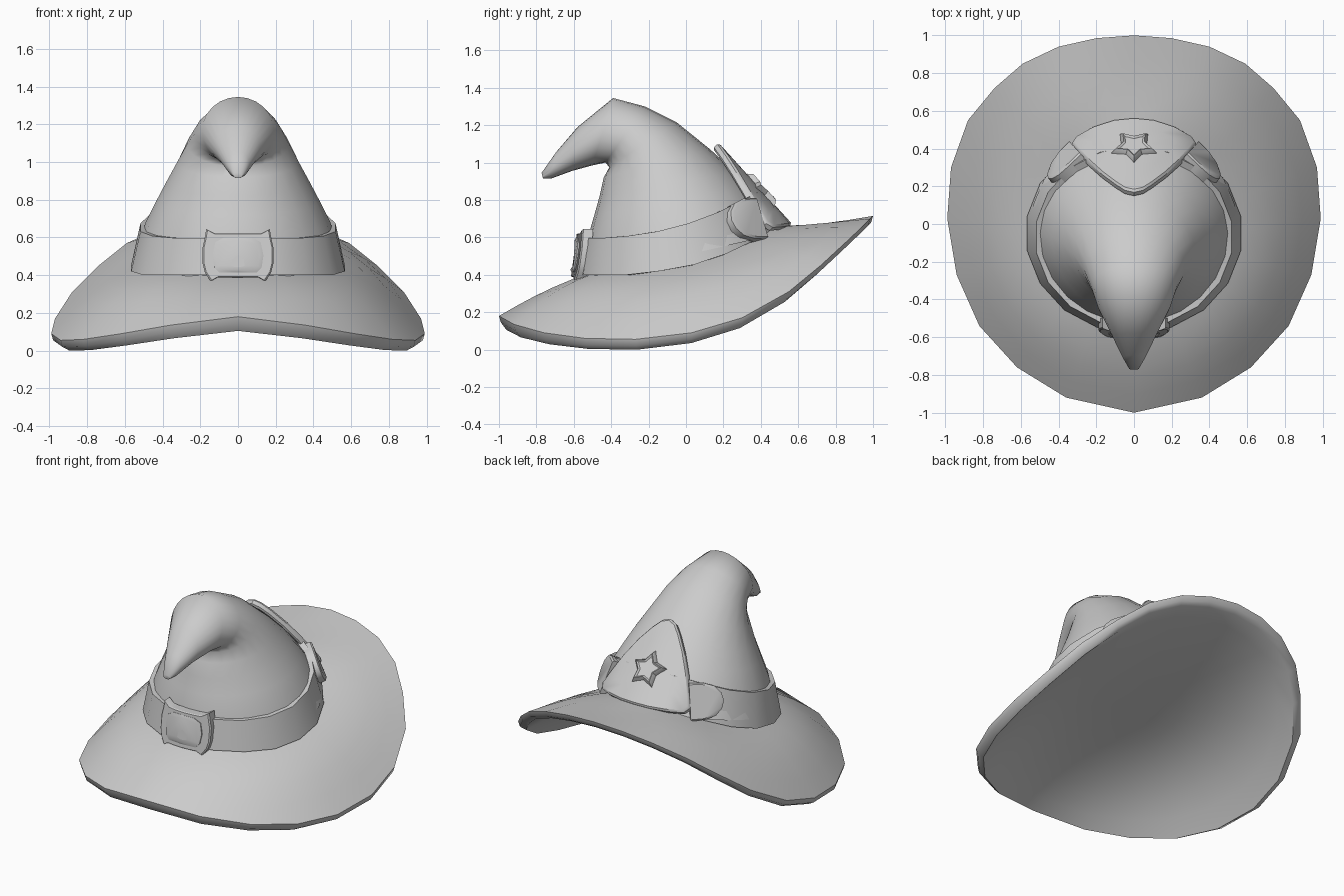
import bpy, bmesh, math
from mathutils import Vector

cube = bpy.data.objects.get("Cube")
if cube:
    bpy.data.objects.remove(cube)

grey = bpy.data.materials.new("plain_grey")
grey.use_nodes = True
GREY = (0.6, 0.6, 0.6, 1)
grey.diffuse_color = GREY
grey.node_tree.nodes["Principled BSDF"].inputs["Base Color"].default_value = GREY


def loft(name, loops, cap_start=False, cap_end=False, closed=False, angle=40):
    """Skin a list of equal-length loops into one object."""
    bm = bmesh.new()
    rows = [[bm.verts.new(p) for p in loop] for loop in loops]
    n = len(rows[0])
    pairs = list(zip(rows, rows[1:])) + ([(rows[-1], rows[0])] if closed else [])
    for a, b in pairs:
        for i in range(n):
            j = (i + 1) % n
            bm.faces.new((a[i], a[j], b[j], b[i]))
    if cap_start:
        bm.faces.new(rows[0])
    if cap_end:
        bm.faces.new(rows[-1])
    bmesh.ops.recalc_face_normals(bm, faces=bm.faces)
    mesh = bpy.data.meshes.new(name)
    bm.to_mesh(mesh)
    bm.free()
    obj = bpy.data.objects.new(name, mesh)
    bpy.context.collection.objects.link(obj)
    mesh.materials.append(grey)
    bpy.ops.object.select_all(action="DESELECT")
    obj.select_set(True)
    bpy.context.view_layer.objects.active = obj
    bpy.ops.object.shade_smooth_by_angle(angle=math.radians(angle))
    return obj


def interp(table, x):
    """Piecewise linear lookup."""
    if x <= table[0][0]:
        return table[0][1]
    for (x0, y0), (x1, y1) in zip(table, table[1:]):
        if x <= x1:
            return y0 + (y1 - y0) * (x - x0) / (x1 - x0)
    return table[-1][1]


def mirror_outline(half):
    """Complete a half outline whose end points lie on the centre line."""
    return half + [(-u, v) for u, v in half[-2:0:-1]]


BAND_LOW = [(-0.6, 0.4), (-0.28, 0.4), (0, 0.44), (0.2, 0.505), (0.4, 0.6), (0.5, 0.65)]
BAND_HIGH = [(-0.6, 0.595), (-0.4, 0.598), (-0.2, 0.62), (0, 0.67), (0.2, 0.745), (0.4, 0.85)]

# Brim: half of the rim as x, y, z from back to front
half = [(0, 1, .715), (.2, .985, .70), (.4, .94, .655), (.59, .85, .57), (.74, .72, .45),
        (.88, .55, .31), (.97, .3, .17), (.99, .03, .09), (.94, -.27, .055),
        (.82, -.54, .06), (.62, -.76, .09), (.36, -.92, .135), (0, -1, .18)]
rim = [Vector(p) for p in half + [(-x, y, z) for x, y, z in half[-2:0:-1]]]


def brim_loop(t):
    loop = []
    for p in rim:
        a = math.atan2(p.y + 0.05, p.x)
        y = -0.05 + 0.47 * math.sin(a)
        inner = Vector((0.5 * math.cos(a), y, interp(BAND_LOW, y) + 0.01))
        q = inner.lerp(p, t)
        q.z += (0.06 * abs(math.cos(a)) - 0.015 * math.sin(a) ** 3) * math.sin(math.pi * t)
        q.z += 0.04 * max(0, math.sin(a)) ** 8 * (1 - t)
        loop.append(q)
    return loop


lower_rim = [Vector((p.x * .95, p.y * .96, p.z - .055 - .02 * max(0, -p.y) ** 4)) for p in rim]


def hollow_loop(r):
    """Broad shallow hollow that closes the underside."""
    loop = []
    for p in lower_rim:
        x, y = p.x * r, -0.03 + (p.y + 0.03) * r
        drop = p.z - (0.41 + 0.22 * p.y)
        loop.append((x, y, 0.41 + 0.22 * y + drop * r ** 3))
    return loop


loft("brim", [brim_loop(t) for t in (0, .2, .4, .6, .8, 1)]
     + [[Vector((p.x * .99, p.y * .99, p.z - .035)) for p in rim], lower_rim]
     + [hollow_loop(r) for r in (.9, .78, .64, .48, .32, .16, .03)], cap_end=True, angle=48)

# Crown: rings as front (y, z), back (y, z), half width; they curl over into the tip
rings = [((-.55, .38), (.5, .62), .55), ((-.525, .6), (.42, .76), .49),
         ((-.49, .72), (.34, .86), .435), ((-.462, .82), (.26, .95), .385),
         ((-.44, .92), (.13, 1.07), .325), ((-.41, .975), (-.05, 1.215), .27),
         ((-.43, 1.0), (-.22, 1.30), .23), ((-.50, .985), (-.39, 1.345), .19),
         ((-.61, .955), (-.58, 1.19), .115), ((-.72, .915), (-.695, 1.055), .06),
         ((-.765, .915), (-.772, .945), .025)]
SEG = 24
crown = []
for f, b, w in rings:
    loop = []
    for k in range(SEG):
        a = 2 * math.pi * k / SEG
        s = (1 + math.sin(a)) / 2
        loop.append((w * math.cos(a), f[0] + (b[0] - f[0]) * s, f[1] + (b[1] - f[1]) * s))
    crown.append(loop)
loft("crown", crown, True, True, angle=60)


# Band around the crown
def band_loop(rx, ry, cy, table):
    pts = []
    for k in range(18):
        a = 2 * math.pi * (k + 0.5) / 18
        y = cy + ry * math.sin(a)
        pts.append((rx * math.cos(a), y, interp(table, y)))
    return pts


loft("hat_band", [band_loop(.575, .53, -.05, BAND_LOW), band_loop(.525, .48, -.07, BAND_HIGH),
                  band_loop(.49, .445, -.07, BAND_HIGH), band_loop(.51, .47, -.05, BAND_LOW)],
     closed=True, angle=35)


# Front buckle: horned plate, bent around the band, with a thin raised middle
def buckle_loop(outline, y, scale=1):
    return [(u * scale, y + (0.5 - v) * -0.13 + 0.9 * u * u, 0.505 + (v - 0.505) * scale)
            for u, v in outline]


plate = mirror_outline([(0, .622), (.08, .622), (.125, .622), (.168, .645), (.176, .60), (.187, .55),
                        (.187, .46), (.176, .415), (.145, .368), (.11, .388), (.06, .388), (0, .388)])
loft("buckle", [buckle_loop(plate, -.54), buckle_loop(plate, -.592), buckle_loop(plate, -.6, .96)],
     True, True, angle=30)
panel = mirror_outline([(0, .6), (.075, .6), (.12, .575), (.135, .505), (.125, .44), (.1, .415), (0, .415)])
loft("buckle_panel", [buckle_loop(panel, -.585), buckle_loop(panel, -.601), buckle_loop(panel, -.608, .85)],
     True, True, angle=60)


# Back badge: rounded triangle that leans on the crown and bends around it
def badge_loop(outline, height, scale=1, cv=0.34):
    loop = []
    for u, v in outline:
        u, v = u * scale, cv + (v - cv) * scale
        bend = height - 0.85 * u * u
        loop.append((u, 0.175 + .67 * v + .74 * bend, 1.105 - .74 * v + .67 * bend))
    return loop


shield = mirror_outline([(0, 0), (.05, .02), (.10, .075), (.17, .17), (.24, .29), (.30, .42),
                         (.328, .49), (.305, .53), (.22, .56), (.11, .58), (0, .585)])
loft("badge", [badge_loop(shield, h, s) for h, s in
               ((-.05, .5), (-.045, .96), (-.035, 1), (-.01, 1), (0, .96), (0, .65), (0, .3))],
     True, True, angle=35)

# Star on the badge, with a sunken middle
star = []
for k in range(10):
    r = 0.125 if k % 2 == 0 else 0.072
    a = math.pi * k / 5
    star.append((r * math.sin(a), 0.35 - r * math.cos(a)))
loft("badge_star", [badge_loop(star, h, s, 0.35) for h, s in
                    ((-.01, 1), (.003, 1), (.026, .8), (.016, .65))], True, True, angle=30)

# Rounded ribbon ends tucked under the badge
tab = [(.01, -.118), (.1, -.115), (.17, -.092), (.21, -.05), (.225, 0),
       (.21, .05), (.17, .092), (.1, .115), (.01, .118)]
along = Vector((.18, -.165, 0)).normalized()
up = Vector((-.24, -.26, .9)).normalized()
out = along.cross(up).normalized()
if out.y < 0:
    out = -out
base = Vector((.30, .405, .70))
for name, side in (("left_ribbon_end", 1), ("right_ribbon_end", -1)):
    loops = []
    for h, s in ((-.05, 1), (.005, 1), (.015, .92)):
        pts = [base + along * u * s + up * v * s + out * (h - .4 * u * u) for u, v in tab]
        loops.append([(p.x * side, p.y, p.z) for p in pts])
    loft(name, loops, True, True, angle=35)
